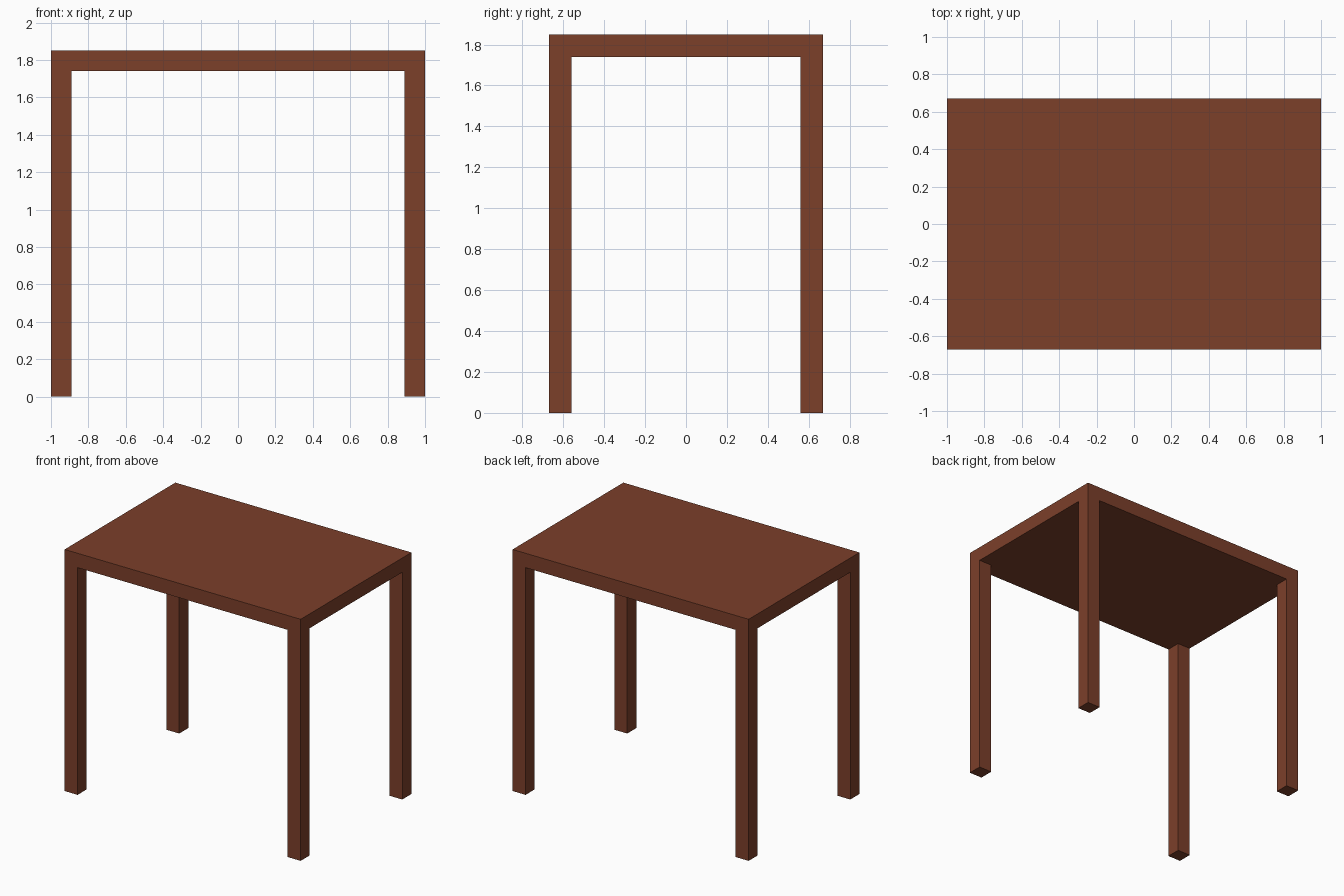
import bpy

if "Cube" in bpy.data.objects:
    bpy.data.objects.remove(bpy.data.objects["Cube"])

HALF_X, HALF_Y, HEIGHT, THICK = 1.0, 0.67, 1.85, 0.11

wood = bpy.data.materials.new("brown_wood")
wood.diffuse_color = (0.20, 0.05, 0.023, 1)
wood.use_nodes = True
wood.node_tree.nodes["Principled BSDF"].inputs["Base Color"].default_value = wood.diffuse_color


def box(name, centre, size):
    bpy.ops.mesh.primitive_cube_add(size=1, location=centre)
    obj = bpy.context.object
    obj.name = name
    obj.scale = size
    bpy.ops.object.transform_apply(location=False, rotation=False, scale=True)
    obj.data.materials.append(wood)
    return obj


# Table top
box("table_top", (0, 0, HEIGHT - THICK / 2), (2 * HALF_X, 2 * HALF_Y, THICK))

# Four square legs, flush with the corners of the top
leg_height = HEIGHT - THICK
for x_name, sx in (("left", -1), ("right", 1)):
    for y_name, sy in (("front", -1), ("back", 1)):
        box(f"{y_name}_{x_name}_leg",
            (sx * (HALF_X - THICK / 2), sy * (HALF_Y - THICK / 2), leg_height / 2),
            (THICK, THICK, leg_height))
